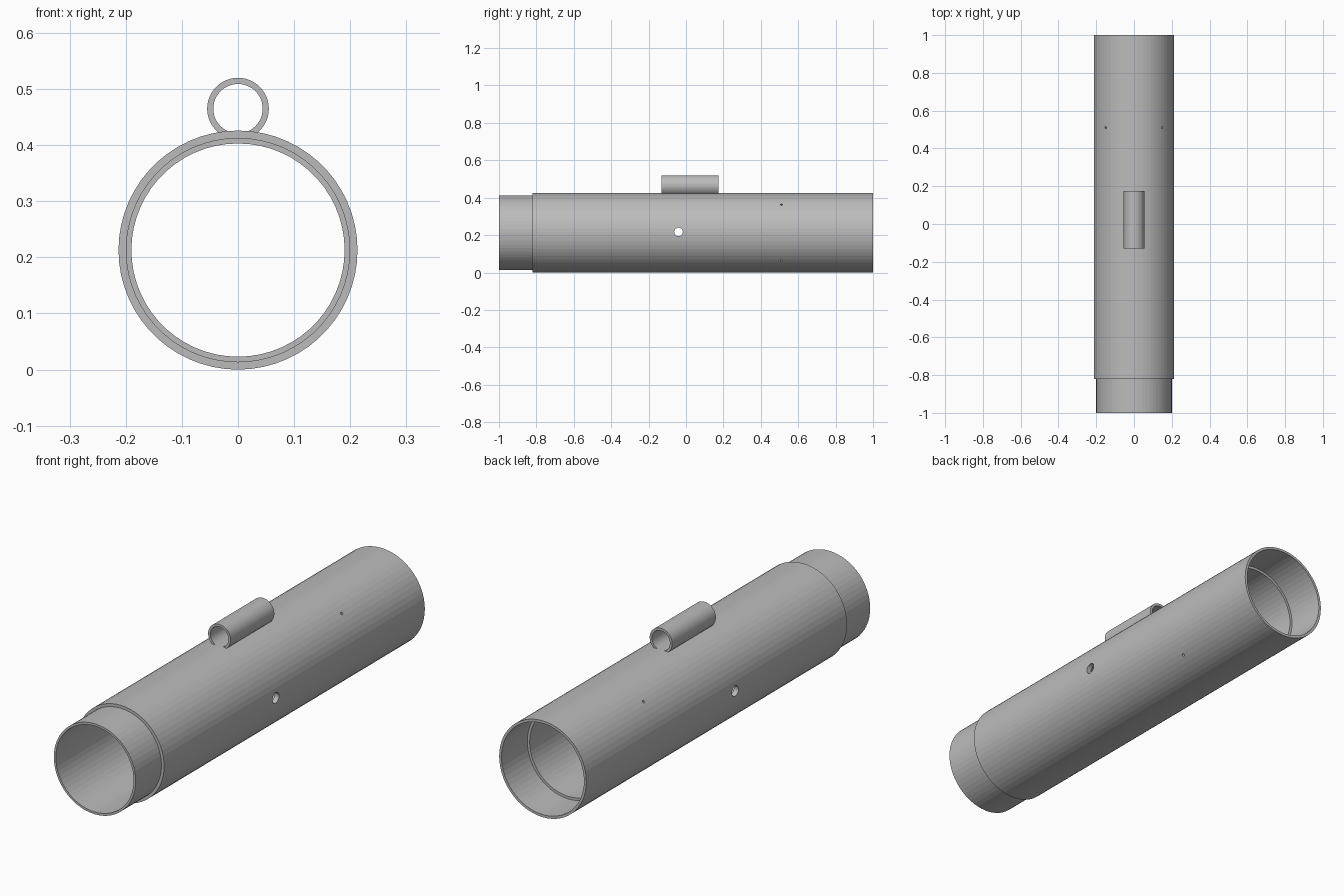
import bpy, bmesh, math
from mathutils import Matrix, Vector

if "Cube" in bpy.data.objects:
    bpy.data.objects.remove(bpy.data.objects["Cube"])

R = 0.213          # tube outer radius, also the axis height
SEG = 60

grey = bpy.data.materials.new("plain grey")
grey.diffuse_color = (0.5, 0.5, 0.5, 1)
grey.use_nodes = True
grey.node_tree.nodes["Principled BSDF"].inputs["Base Color"].default_value = grey.diffuse_color


def lathe(name, profile, cz, seg):
    """Revolve a closed (radius, y) profile about the y axis at height cz."""
    bm = bmesh.new()
    rings = []
    for i in range(seg):
        a = 2 * math.pi * i / seg
        rings.append([bm.verts.new((r * math.cos(a), y, cz + r * math.sin(a))) for r, y in profile])
    n = len(profile)
    for i in range(seg):
        p, q = rings[i], rings[(i + 1) % seg]
        for j in range(n):
            k = (j + 1) % n
            bm.faces.new((p[j], p[k], q[k], q[j]))
    bmesh.ops.recalc_face_normals(bm, faces=bm.faces)
    me = bpy.data.meshes.new(name)
    bm.to_mesh(me)
    bm.free()
    ob = bpy.data.objects.new(name, me)
    bpy.context.collection.objects.link(ob)
    me.materials.append(grey)
    return ob


def add_cylinder(bm, center, direction, radius, length, seg):
    rot = Vector((0, 0, 1)).rotation_difference(Vector(direction)).to_matrix().to_4x4()
    bmesh.ops.create_cone(bm, cap_ends=True, segments=seg, radius1=radius, radius2=radius,
                          depth=length, matrix=Matrix.Translation(center) @ rot)


# Body tube: narrow spigot at the front, wide socket at the back
body = lathe("body_tube", [(0.19, -1), (0.2, -1), (0.2, -0.82), (R, -0.82),
                           (R, 1), (0.2015, 1), (0.2015, 0.82), (0.19, 0.82)], R, SEG)

# Guide lug on top, partly sunk into the wall
lug = lathe("guide_lug", [(0.044, -0.13), (0.055, -0.13), (0.055, 0.175), (0.044, 0.175)], 0.465, 48)

# Hole cutters: one cross hole, four small radial pin holes
bm = bmesh.new()
add_cylinder(bm, (0, -0.04, 0.217), (1, 0, 0), 0.023, 0.6, 24)
for sx in (-1, 1):
    for sz in (-1, 1):
        d = Vector((sx, 0, sz)).normalized()
        add_cylinder(bm, Vector((0, 0.51, R)) + d * 0.2, d, 0.006, 0.1, 12)
me = bpy.data.meshes.new("hole_cutter")
bm.to_mesh(me)
bm.free()
cutter = bpy.data.objects.new("hole_cutter", me)
bpy.context.collection.objects.link(cutter)
cutter.hide_render = True
cutter.hide_set(True)

# Join the lug to the tube, then drill the holes
for name, op, other in (("join_lug", 'UNION', lug), ("drill", 'DIFFERENCE', cutter)):
    m = body.modifiers.new(name, 'BOOLEAN')
    m.operation, m.object, m.solver = op, other, 'EXACT'
bpy.context.view_layer.objects.active = body
body.select_set(True)
for m in list(body.modifiers):
    bpy.ops.object.modifier_apply(modifier=m.name)
for ob in (lug, cutter):
    bpy.data.objects.remove(ob)
